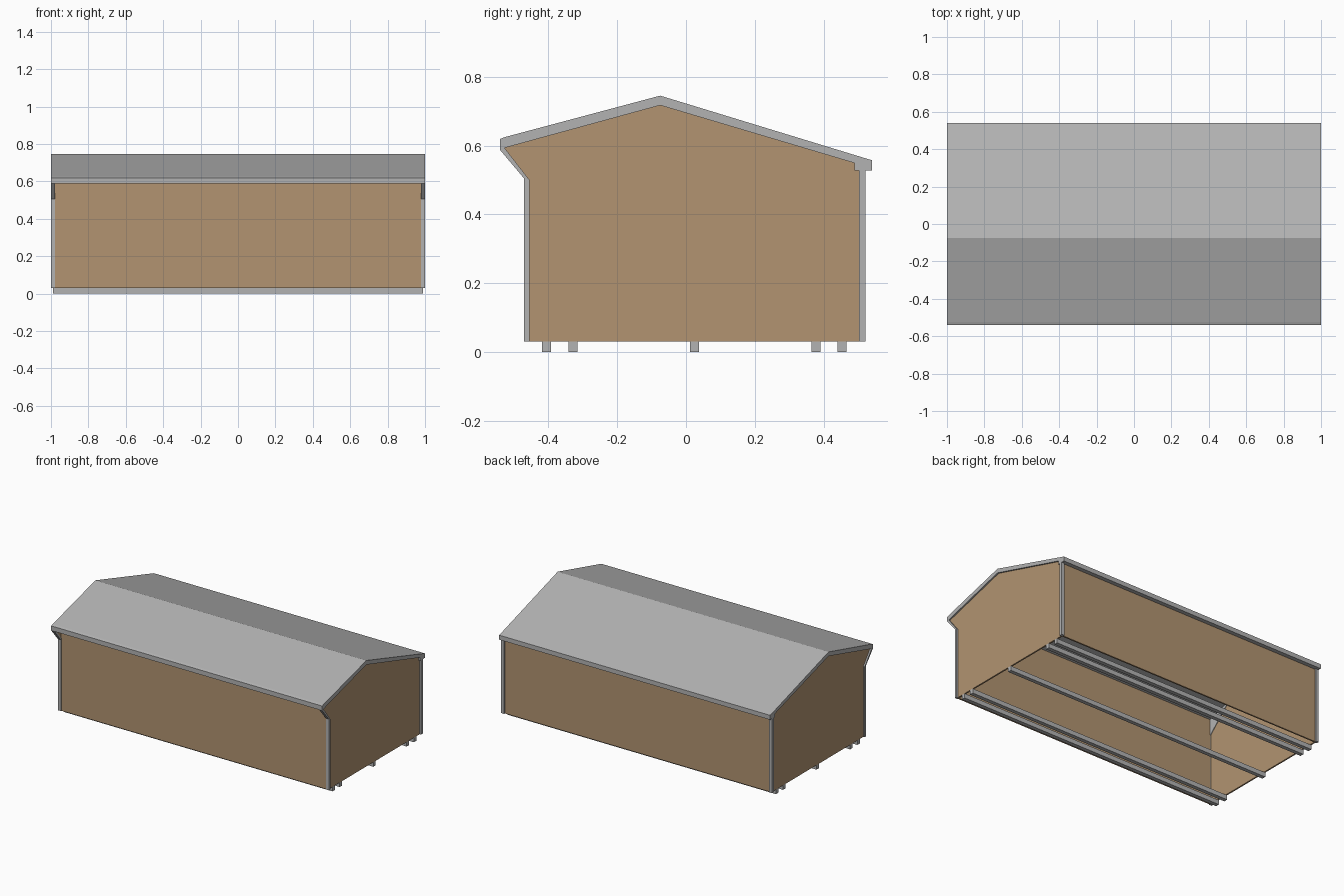
import bpy, bmesh

if "Cube" in bpy.data.objects:
    bpy.data.objects.remove(bpy.data.objects["Cube"])


def material(name, rgb):
    m = bpy.data.materials.new(name)
    m.diffuse_color = (*rgb, 1)
    m.use_nodes = True
    m.node_tree.nodes["Principled BSDF"].inputs["Base Color"].default_value = m.diffuse_color
    return m


grey = material("grey metal", (0.45, 0.45, 0.45))
brown = material("brown siding", (0.445, 0.296, 0.166))


def extrude(name, profile, x0, x1, mat):
    """Solid from a (y, z) profile extruded along x."""
    bm = bmesh.new()
    face = bm.faces.new([bm.verts.new((x0, y, z)) for y, z in profile])
    out = bmesh.ops.extrude_face_region(bm, geom=[face])
    moved = [v for v in out["geom"] if isinstance(v, bmesh.types.BMVert)]
    bmesh.ops.translate(bm, vec=(x1 - x0, 0, 0), verts=moved)
    bmesh.ops.recalc_face_normals(bm, faces=bm.faces)
    mesh = bpy.data.meshes.new(name)
    bm.to_mesh(mesh)
    bm.free()
    mesh.materials.append(mat)
    ob = bpy.data.objects.new(name, mesh)
    bpy.context.collection.objects.link(ob)
    return ob


def rect(y0, y1, z0, z1):
    return [(y0, z0), (y1, z0), (y1, z1), (y0, z1)]


# Roof slab with front lip and boxed back eave
extrude("roof", [(-0.541, 0.588), (-0.541, 0.619), (-0.525, 0.625),
                 (-0.075, 0.745), (0.541, 0.557), (0.541, 0.527),
                 (0.49, 0.527), (0.49, 0.549), (-0.075, 0.717),
                 (-0.528, 0.593)], -1, 1, grey)

# Long walls
extrude("front_wall", rect(-0.466, -0.456, 0.03, 0.607), -0.98, 0.98, brown)
extrude("back_wall", rect(0.503, 0.513, 0.03, 0.54), -0.98, 0.98, brown)

# Skids under the floor
for i, y in enumerate((-0.405, -0.329, 0.025, 0.378, 0.453)):
    extrude(f"skid_{i + 1}", rect(y - 0.013, y + 0.013, 0, 0.03), -0.99, 0.99, grey)

for side, s in (("left", -1), ("right", 1)):
    # Gable wall, including the front overhang
    extrude(f"{side}_end_wall", [(-0.46, 0.03), (0.508, 0.03), (0.508, 0.535),
                                 (0.495, 0.55), (-0.075, 0.72), (-0.53, 0.595),
                                 (-0.46, 0.503)], s * 0.98, s * 0.99, brown)
    # Corner trim: bent front post and straight back post
    extrude(f"{side}_front_trim", [(-0.471, 0.03), (-0.455, 0.03), (-0.455, 0.5),
                                   (-0.528, 0.594), (-0.541, 0.588),
                                   (-0.471, 0.505)], s * 0.978, s, grey)
    extrude(f"{side}_back_trim", rect(0.502, 0.521, 0.03, 0.53), s * 0.978, s, grey)
    # Inner gusset under the roof
    extrude(f"{side}_gusset", [(-0.457, 0.5), (-0.457, 0.61), (-0.29, 0.656)],
            s * 0.976, s * 0.981, grey)
